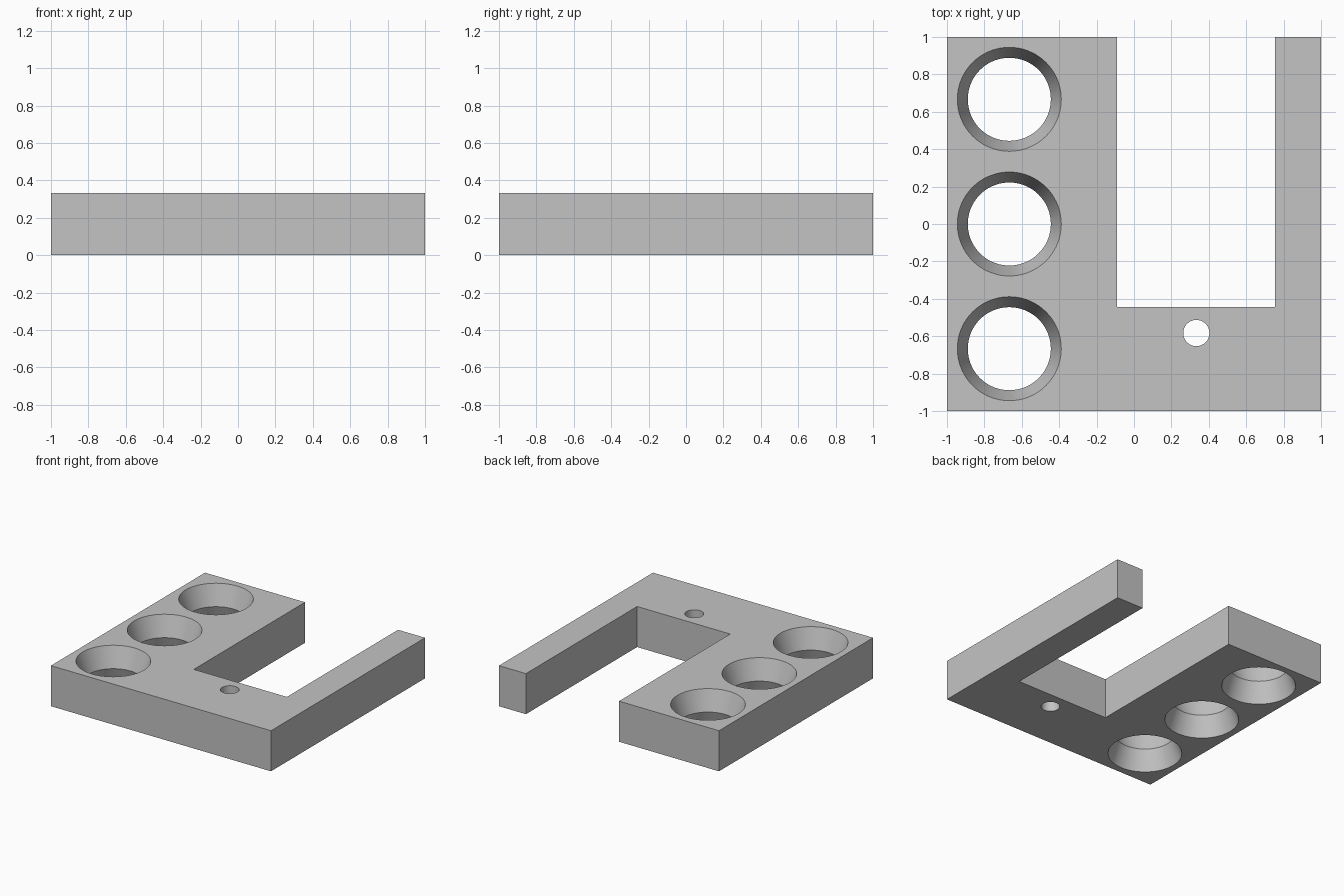
import bpy
import bmesh
from math import cos, sin, pi, radians

HEIGHT = 1 / 3
MID = HEIGHT / 2
SEGMENTS = 72

if "Cube" in bpy.data.objects:
    bpy.data.objects.remove(bpy.data.objects["Cube"], do_unlink=True)

grey = bpy.data.materials.new("plain grey")
grey.use_nodes = True
grey.diffuse_color = (0.55, 0.55, 0.55, 1)
grey.node_tree.nodes["Principled BSDF"].inputs["Base Color"].default_value = (0.55, 0.55, 0.55, 1)


def make_object(name, bm):
    bmesh.ops.recalc_face_normals(bm, faces=bm.faces)
    mesh = bpy.data.meshes.new(name)
    bm.to_mesh(mesh)
    bm.free()
    mesh.materials.append(grey)
    obj = bpy.data.objects.new(name, mesh)
    bpy.context.collection.objects.link(obj)
    return obj


def round_cutter(name, x, y, profile):
    """Solid of stacked rings given as (radius, height) pairs."""
    bm = bmesh.new()
    angles = [2 * pi * i / SEGMENTS for i in range(SEGMENTS)]
    rings = [[bm.verts.new((x + r * cos(a), y + r * sin(a), z)) for a in angles]
             for r, z in profile]
    for low, high in zip(rings, rings[1:]):
        for i in range(SEGMENTS):
            j = (i + 1) % SEGMENTS
            bm.faces.new((low[i], low[j], high[j], high[i]))
    bm.faces.new(rings[0])
    bm.faces.new(rings[-1])
    return make_object(name, bm)


# Plate with an open slot at the back
outline = [(-1, -1), (1, -1), (1, 1), (0.755, 1), (0.755, -0.444),
           (-0.091, -0.444), (-0.091, 1), (-1, 1)]
bm = bmesh.new()
base = bm.faces.new([bm.verts.new((x, y, 0)) for x, y in outline])
top = bmesh.ops.extrude_face_region(bm, geom=[base], use_keep_orig=True)["geom"]
bmesh.ops.translate(bm, vec=(0, 0, HEIGHT),
                    verts=[v for v in top if isinstance(v, bmesh.types.BMVert)])
plate = make_object("slotted_plate", bm)

# Three holes narrowing to a waist, and one small straight hole
waist, rim, over = 0.222, 0.278, 0.05
flare = rim + over * (rim - waist) / MID
hourglass = [(flare, -over), (waist, MID), (flare, HEIGHT + over)]
cutters = [round_cutter("waisted_hole_cutter", -2 / 3, y, hourglass)
           for y in (-2 / 3, 0, 2 / 3)]
cutters.append(round_cutter("small_hole_cutter", 1 / 3, -0.583,
                            [(0.07, -over), (0.07, HEIGHT + over)]))

bpy.ops.object.select_all(action="DESELECT")
plate.select_set(True)
bpy.context.view_layer.objects.active = plate
for cutter in cutters:
    cutter.hide_render = True
    mod = plate.modifiers.new("hole", "BOOLEAN")
    mod.operation = "DIFFERENCE"
    mod.solver = "EXACT"
    mod.object = cutter
    bpy.ops.object.modifier_apply(modifier=mod.name)
    bpy.data.objects.remove(cutter, do_unlink=True)

# Round hole walls, crisp rims and waists
bpy.ops.object.shade_smooth_by_angle(angle=radians(25))
